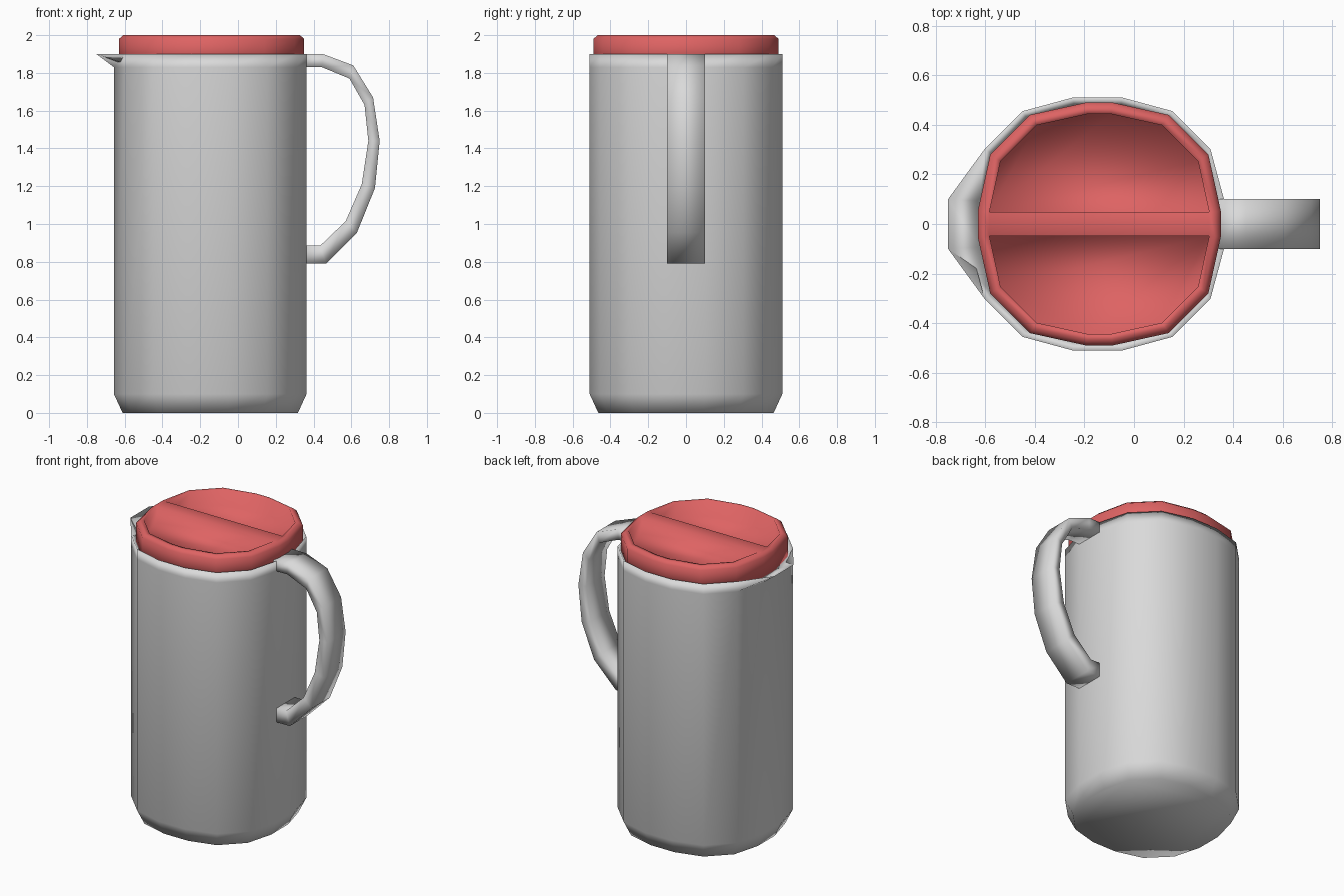
import bpy, bmesh

if "Cube" in bpy.data.objects:
    bpy.data.objects.remove(bpy.data.objects["Cube"])

CX = -0.147  # axis of the jug


def material(name, rgb):
    m = bpy.data.materials.new(name)
    m.diffuse_color = (*rgb, 1)
    m.use_nodes = True
    m.node_tree.nodes["Principled BSDF"].inputs["Base Color"].default_value = m.diffuse_color
    return m


GREY = material("light_grey", (0.7, 0.7, 0.7))
RED = material("soft_red", (0.73, 0.125, 0.125))


def outline(a, b):
    """16 points of a rounded square; a and b are two points of the first octant."""
    quarter = [a, b, (b[1], b[0]), (a[1], a[0])]
    pts = []
    for _ in range(4):
        pts += quarter
        quarter = [(-y, x) for x, y in quarter]
    return pts


def ring(bm, pts, s, z, cx=CX):
    return [bm.verts.new((cx + x * s, y * s, z)) for x, y in pts]


def bridge(bm, r1, r2):
    n = len(r1)
    for i in range(n):
        j = (i + 1) % n
        bm.faces.new((r1[i], r1[j], r2[j], r2[i]))


def finish(bm, name, mat):
    bmesh.ops.recalc_face_normals(bm, faces=bm.faces)
    me = bpy.data.meshes.new(name)
    bm.to_mesh(me)
    bm.free()
    me.materials.append(mat)
    for p in me.polygons:
        p.use_smooth = True
    ob = bpy.data.objects.new(name, me)
    bpy.context.collection.objects.link(ob)
    return ob


# Jug body: lofted rings, with the two leftmost rim points pulled out as a spout
body = outline((0.51, 0.10), (0.455, 0.303))
bm = bmesh.new()
rings = [ring(bm, body, s, z) for s, z in
         ((0.91, 0), (1, 0.10), (1, 1.83), (1, 1.90), (0.93, 1.84), (0.92, 0.1))]
for v in rings[3]:
    if v.co.x < CX - 0.5:
        v.co.x = -0.75
for r1, r2 in zip(rings, rings[1:]):
    bridge(bm, r1, r2)
bm.faces.new(rings[0])
bm.faces.new(rings[-1])
finish(bm, "jug_body", GREY)

# Handle: flat strap with an outer and an inner profile
outer = [(0.34, 1.90), (0.45, 1.90), (0.61, 1.84), (0.715, 1.67), (0.75, 1.44),
         (0.725, 1.19), (0.63, 0.955), (0.465, 0.79), (0.34, 0.79)]
inner = [(0.34, 1.83), (0.445, 1.83), (0.59, 1.77), (0.67, 1.63), (0.69, 1.44),
         (0.655, 1.21), (0.57, 1.015), (0.435, 0.885), (0.34, 0.885)]
bm = bmesh.new()
sections = [[bm.verts.new((p[0], y, p[1])) for p, y in
             ((o, -0.1), (o, 0.1), (i, 0.1), (i, -0.1))]
            for o, i in zip(outer, inner)]
for s1, s2 in zip(sections, sections[1:]):
    bridge(bm, s1, s2)
bm.faces.new(sections[0])
bm.faces.new(sections[-1])
finish(bm, "handle", GREY)

# Lid: bevelled disc with two half-round pockets and a grip bar between them
lid = outline((0.49, 0.053), (0.44, 0.28))
bm = bmesh.new()
rings = [ring(bm, lid, s, z, -0.14) for s, z in
         ((1, 1.82), (1, 1.98), (0.955, 2.0), (0.905, 2.0))]
for r1, r2 in zip(rings, rings[1:]):
    bridge(bm, r1, r2)
bm.faces.new(rings[0])
top = rings[-1]
bm.faces.new((top[15], top[0], top[7], top[8]))  # top of grip bar
for half in (top[:8], top[8:]):
    floor = [bm.verts.new((v.co.x, v.co.y, 1.89)) for v in half]
    bridge(bm, half, floor)
    bm.faces.new(floor)
finish(bm, "lid", RED)
